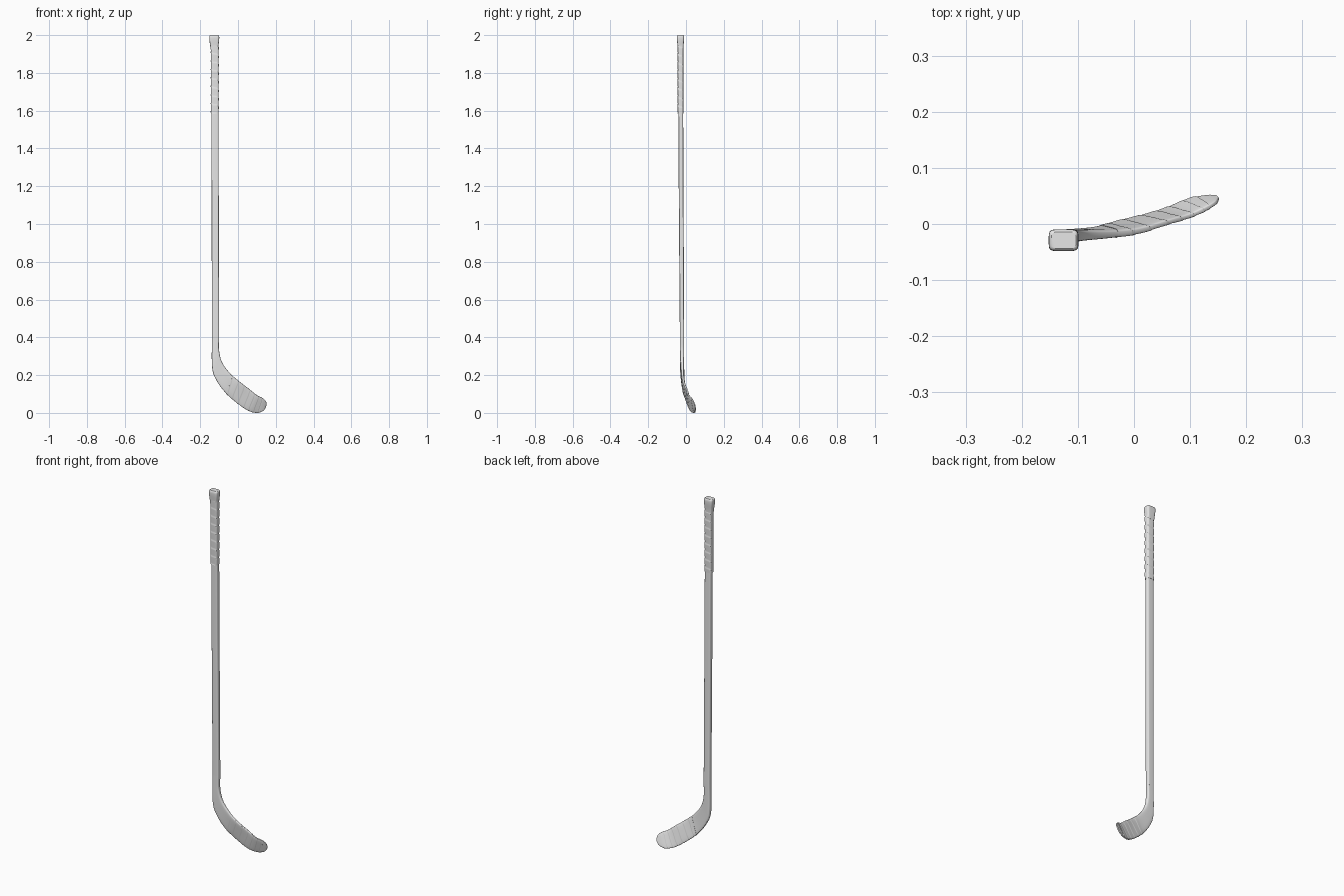
import bpy, bmesh, math
from mathutils import Vector as V

if "Cube" in bpy.data.objects:
    bpy.data.objects.remove(bpy.data.objects["Cube"])

grey = bpy.data.materials.new("light grey")
grey.diffuse_color = (0.8, 0.8, 0.8, 1)
grey.use_nodes = True
grey.node_tree.nodes["Principled BSDF"].inputs["Base Color"].default_value = grey.diffuse_color
N = 32


def ring(lo, hi, thick, along, grow=lambda ang: 0.0, power=5):
    """Rounded rectangle whose wide axis runs lo -> hi."""
    c, a = (lo + hi) / 2, (hi - lo) / 2
    b = along.cross(a).normalized()
    ha, u, hb = a.length, a.normalized(), thick / 2
    pts = []
    for i in range(N):
        t = 2 * math.pi * (i + 0.5) / N
        x = math.copysign(abs(math.cos(t)) ** (2 / power), math.cos(t))
        y = math.copysign(abs(math.sin(t)) ** (2 / power), math.sin(t))
        g = grow(t / (2 * math.pi))
        p = c + u * x * (ha + g) + b * y * (hb + g)
        p.z = max(p.z, 0.0)
        pts.append(p)
    return pts


def loft(name, rings):
    bm = bmesh.new()
    vs = [[bm.verts.new(p) for p in r] for r in rings]
    for r, s in zip(vs, vs[1:]):
        for i in range(N):
            j = (i + 1) % N
            bm.faces.new((r[i], r[j], s[j], s[i]))
    bm.faces.new(vs[0])
    bm.faces.new(vs[-1])
    bmesh.ops.recalc_face_normals(bm, faces=bm.faces)
    me = bpy.data.meshes.new(name)
    bm.to_mesh(me)
    bm.free()
    me.materials.append(grey)
    ob = bpy.data.objects.new(name, me)
    bpy.context.collection.objects.link(ob)
    bpy.ops.object.select_all(action='DESELECT')
    ob.select_set(True)
    bpy.context.view_layer.objects.active = ob
    bpy.ops.object.shade_smooth_by_angle(angle=math.radians(35))
    return ob


DOWN = V((0, 0, -1))


def upright(cx, cy, z, w, d, grow=lambda ang: 0.0):
    return ring(V((cx - w / 2, cy, z)), V((cx + w / 2, cy, z)), d, DOWN, grow)


# shaft, leaning very slightly
loft("shaft", [upright(-0.119, -0.021, 0.40, 0.038, 0.023),
               upright(-0.121, -0.026, 1.20, 0.038, 0.025),
               upright(-0.123, -0.029, 1.95, 0.038, 0.026)])

# spiral wrapped grip tape with a small overlap ridge per turn
rings = []
for k in range(91):
    z = 1.585 + 0.36 * k / 90
    rings.append(upright(-0.123, -0.029, z, 0.039, 0.028,
                 lambda ang, z=z: 0.0004 + 0.0016 * ((z / 0.045 - ang) % 1)))
loft("grip_tape", rings)

# flared butt end
knob = [(1.925, .041, .030), (1.940, .043, .031), (1.955, .047, .034), (1.970, .051, .037),
        (1.985, .053, .039), (1.994, .052, .038), (1.998, .049, .035), (2.0, .044, .030)]
loft("butt_end", [upright(-0.1255, -0.029, z, w, d) for z, w, d in knob])

# blade sections: lower edge, upper edge, thickness
S = [(-.138, -.021, .48, -.100, -.021, .48, .023),
     (-.138, -.021, .40, -.100, -.021, .40, .023),
     (-.137, -.021, .24, -.100, -.021, .33, .023),
     (-.113, -.018, .170, -.083, -.020, .265, .020),
     (-.070, -.011, .111, -.038, -.018, .205, .016),
     (-.030, .001, .073, .010, -.012, .163, .013),
     (.020, .014, .034, .060, .003, .125, .011),
     (.060, .027, .010, .098, .014, .094, .010),
     (.100, .043, .001, .128, .027, .079, .010),
     (.131, .049, .010, .146, .038, .064, .009),
     (.147, .050, .030, .151, .046, .046, .005)]
S.append(tuple(2 * a - b for a, b in zip(S[-1], S[-2])))


def section(t):
    """Smooth interpolation through the blade sections."""
    i = min(int(t), len(S) - 4)
    f = t - i
    return [0.5 * (2 * b + (c - a) * f + (2 * a - 5 * b + 4 * c - d) * f * f
                   + (3 * b - a - 3 * c + d) * f ** 3)
            for a, b, c, d in zip(*S[i:i + 4])]


def blade_ring(t, grow=lambda ang: 0.0):
    s, e0, e1 = section(t), section(max(t - .05, 0)), section(min(t + .05, len(S) - 3))
    mid = lambda q: (V(q[0:3]) + V(q[3:6])) / 2
    return ring(V(s[0:3]), V(s[3:6]), s[6], mid(e1) - mid(e0), grow)


END = len(S) - 3
loft("blade", [blade_ring(END * k / 72) for k in range(73)])

# overlapping tape strips around the blade, leaving the toe bare
T0, T1 = 3.2, 7.3
rings = []
for k in range(101):
    t = T0 + (T1 - T0) * k / 100
    rings.append(blade_ring(t, lambda ang, t=t: 0.0003 + 0.001 * ((t * 1.6 - ang) % 1)))
loft("blade_tape", rings)
